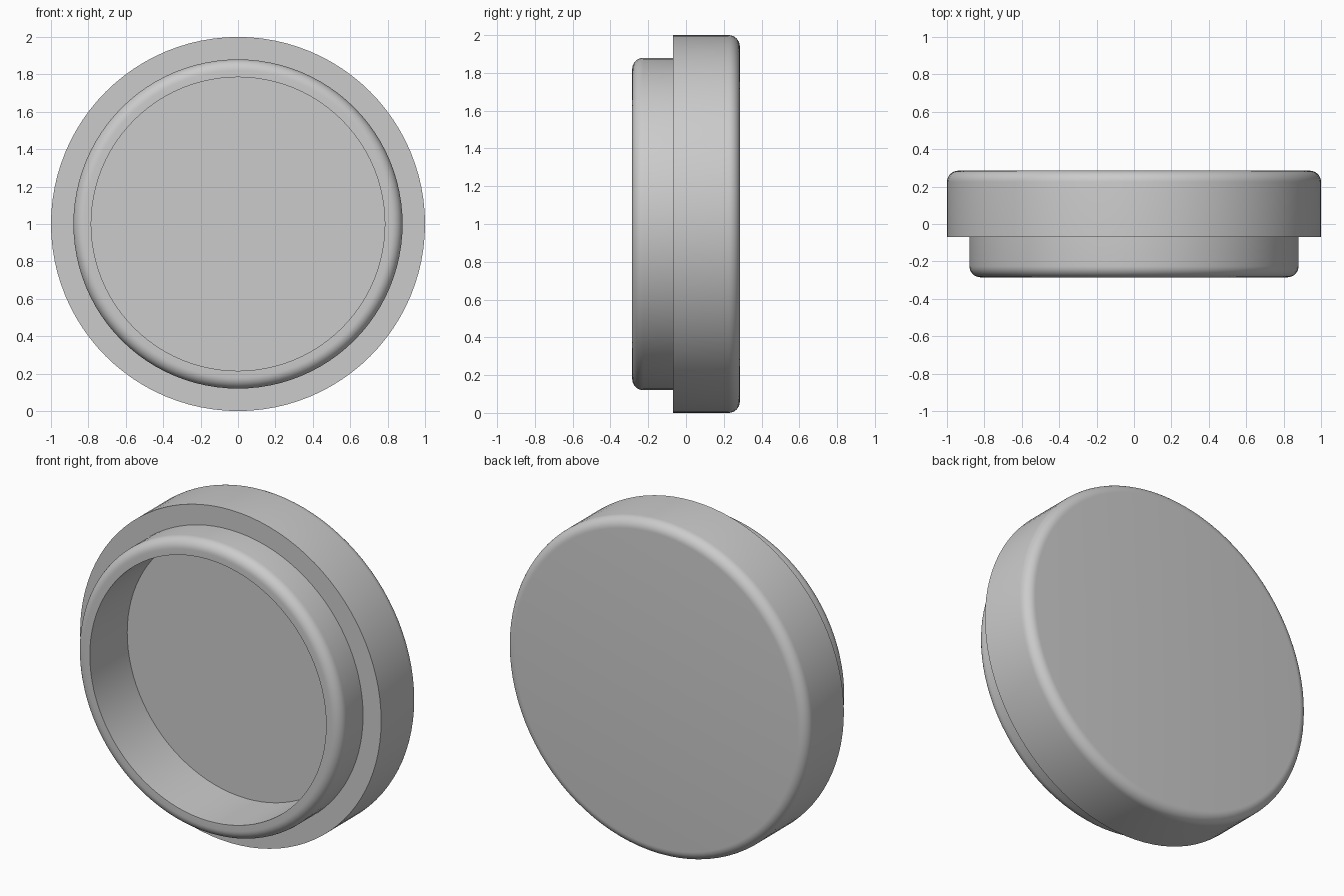
import bpy, bmesh, math
from mathutils import Matrix, Vector

cube = bpy.data.objects.get("Cube")
if cube:
    bpy.data.objects.remove(cube)

SEGMENTS = 96
FILLET = 0.06


def fillet(cr, cy, start, steps=8):
    """Quarter arc around (cr, cy), starting at an angle in degrees."""
    angles = [math.radians(start + 90 * i / steps) for i in range(steps + 1)]
    return [(cr + FILLET * math.cos(a), cy + FILLET * math.sin(a)) for a in angles]


def lathe(name, profile, material):
    """Turn a (radius, y) profile around the y axis."""
    bm = bmesh.new()
    verts = [bm.verts.new((r, y, 0)) for r, y in profile]
    edges = [bm.edges.new(pair) for pair in zip(verts, verts[1:])]
    bmesh.ops.spin(bm, geom=verts + edges, cent=(0, 0, 0), axis=(0, 1, 0),
                   angle=math.tau, steps=SEGMENTS, use_duplicate=False)
    bmesh.ops.remove_doubles(bm, verts=bm.verts[:], dist=0.0001)
    bmesh.ops.recalc_face_normals(bm, faces=bm.faces[:])
    bmesh.ops.translate(bm, verts=bm.verts[:], vec=(0, 0, 1))
    mesh = bpy.data.meshes.new(name)
    bm.to_mesh(mesh)
    bm.free()
    mesh.materials.append(material)
    obj = bpy.data.objects.new(name, mesh)
    bpy.context.collection.objects.link(obj)
    bpy.ops.object.select_all(action='DESELECT')
    obj.select_set(True)
    bpy.context.view_layer.objects.active = obj
    bpy.ops.object.shade_smooth_by_angle(angle=math.radians(30))
    return obj


# Plain grey material
grey = bpy.data.materials.new("light grey")
grey.use_nodes = True
colour = (0.6, 0.6, 0.6, 1)
grey.diffuse_color = colour
grey.node_tree.nodes["Principled BSDF"].inputs["Base Color"].default_value = colour

# Round cap: closed rounded back, stepped ledge, rounded lip and a front recess
front, ledge, floor, back = -0.285, -0.07, 0.07, 0.285
outer, lip, bore = 1.0, 0.88, 0.785
profile = [(0, floor), (bore, floor), (bore, front)]
profile += fillet(lip - FILLET, front + FILLET, -90)
profile += [(lip, ledge), (outer, ledge)]
profile += fillet(outer - FILLET, back - FILLET, 0)
profile += [(0, back)]
lathe("round_cap", profile, grey)
